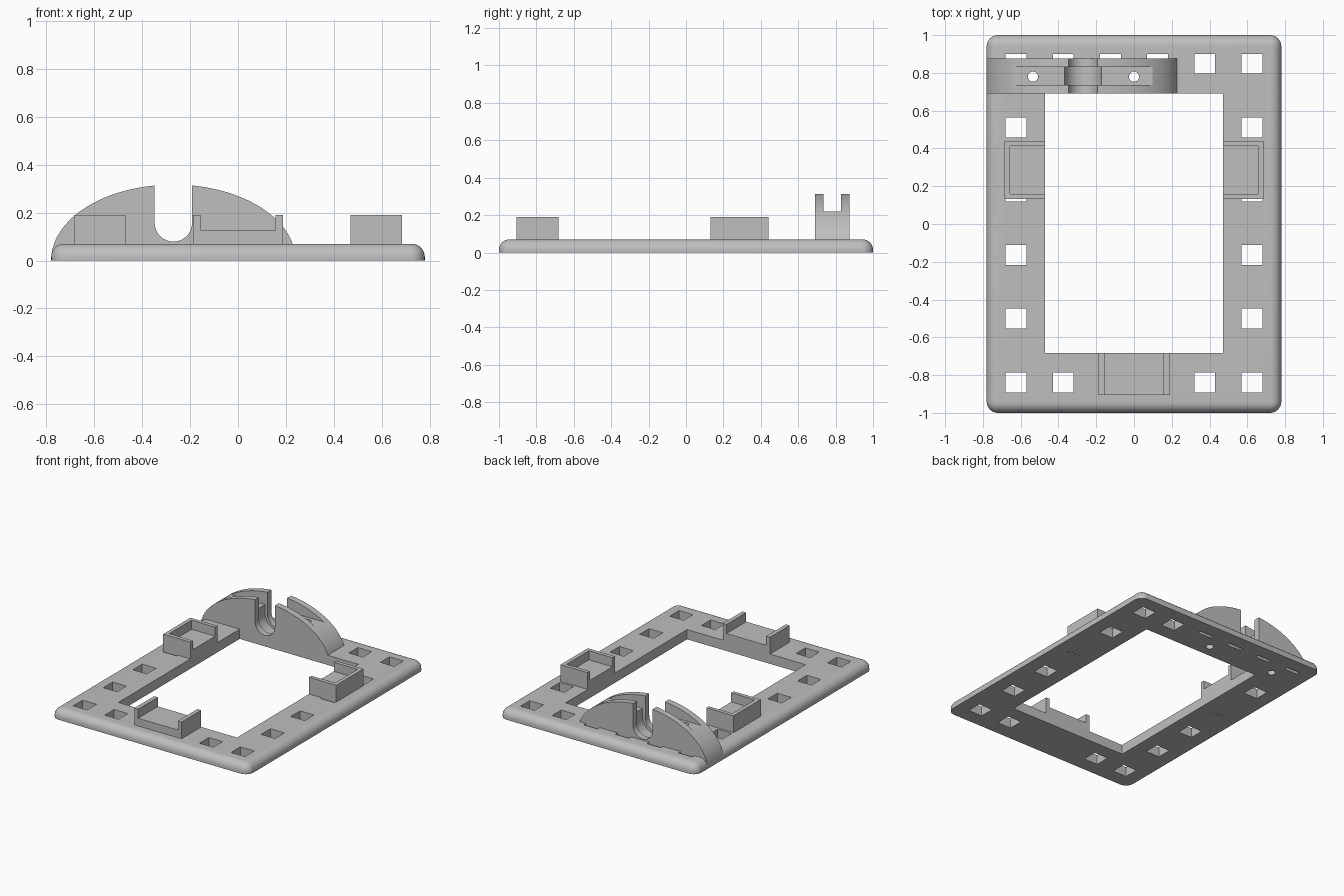
import bpy, bmesh
from math import cos, sin, pi, sqrt

old = bpy.data.objects.get("Cube")
if old:
    bpy.data.objects.remove(old, do_unlink=True)

grey = bpy.data.materials.new("plain grey")
grey.use_nodes = True
grey.diffuse_color = (0.52, 0.52, 0.52, 1)
grey.node_tree.nodes["Principled BSDF"].inputs["Base Color"].default_value = grey.diffuse_color

TOP = 0.07            # height of the base plate
INNER_X = 0.47        # half width of the opening
ARCH_Y = (0.69, 0.875)


def finish(name, bm):
    bmesh.ops.recalc_face_normals(bm, faces=bm.faces)
    mesh = bpy.data.meshes.new(name)
    bm.to_mesh(mesh)
    bm.free()
    mesh.materials.append(grey)
    obj = bpy.data.objects.new(name, mesh)
    bpy.context.collection.objects.link(obj)
    return obj


def add_box(bm, x, y, z):
    verts = bmesh.ops.create_cube(bm, size=1)["verts"]
    for v in verts:
        for i, (lo, hi) in enumerate((x, y, z)):
            v.co[i] = lo if v.co[i] < 0 else hi


def boxes(name, *specs):
    bm = bmesh.new()
    for spec in specs:
        add_box(bm, *spec)
    return finish(name, bm)


def prism(name, profile, span):
    """Extrude an x-z profile along y."""
    bm = bmesh.new()
    near, far = [[bm.verts.new((x, y, z)) for x, z in profile] for y in span]
    bm.faces.new(near)
    bm.faces.new(far)
    for i in range(len(near)):
        j = (i + 1) % len(near)
        bm.faces.new((near[i], near[j], far[j], far[i]))
    return finish(name, bm)


def select(obj):
    bpy.ops.object.select_all(action='DESELECT')
    obj.select_set(True)
    bpy.context.view_layer.objects.active = obj


def cut(obj, *cutters):
    select(obj)
    for cutter in cutters:
        mod = obj.modifiers.new("cut", 'BOOLEAN')
        mod.operation = 'DIFFERENCE'
        mod.solver = 'EXACT'
        mod.object = cutter
        bpy.ops.object.modifier_apply(modifier=mod.name)


def smooth(obj):
    select(obj)
    bpy.ops.object.shade_smooth_by_angle(angle=pi / 6)


# Base plate with rounded corners and a rounded upper rim
bm = bmesh.new()
add_box(bm, (-0.78, 0.78), (-1, 1), (0, TOP))
upright = [e for e in bm.edges if abs(e.verts[0].co.z - e.verts[1].co.z) > 0.01]
bmesh.ops.bevel(bm, geom=upright, offset=0.06, segments=8, profile=0.5, affect='EDGES')
rim = [e for e in bm.edges if all(v.co.z > TOP - 0.001 for v in e.verts)]
bmesh.ops.bevel(bm, geom=rim, offset=0.055, segments=8, profile=0.5, affect='EDGES')
plate = finish("base_plate", bm)

# Opening and square holes, narrowed where a holder or the arch covers them
through = (-0.1, 0.2)
holes = [((-INNER_X, INNER_X), (-0.683, ARCH_Y[0]), through)]


def hole(x, y0, y1):
    holes.append(((x - 0.055, x + 0.055), (y0, y1), through))


for side in (-1, 1):
    for y in (0.51, -0.165, -0.5, -0.84):
        hole(side * 0.625, y - 0.053, y + 0.053)
    hole(side * 0.625, 0.12, 0.132)
    hole(side * 0.375, -0.893, -0.787)
for i in range(6):
    x = -0.625 + 0.25 * i
    hole(x, 0.797 if x > 0.3 else ARCH_Y[1], 0.9)
hole_cutter = boxes("hole_cutter", *holes)

# Arched rope-wheel support
CX, WIDE, HIGH = -0.27, 0.51, 0.315
dome = [(CX + WIDE * cos(pi * i / 64), 0.002 + HIGH * sin(pi * i / 64)) for i in range(65)]
arch = prism("arch_support", dome, ARCH_Y)


def slot(name, radius, span):
    pts = [(CX + radius * cos(-pi * i / 24), 0.157 + radius * sin(-pi * i / 24)) for i in range(25)]
    return prism(name, pts + [(CX - radius, 0.5), (CX + radius, 0.5)], span)


GROOVE = (0.735, 0.83)
notch = slot("notch_cutter", 0.078, (0.6, 1))
pocket = slot("pocket_cutter", 0.098, GROOVE)
groove = boxes("groove_cutter", ((-1, 0.5), GROOVE, (0.22, 0.5)))

# Two screw holes down through arch and plate
bm = bmesh.new()
for x in (-0.535, 0):
    made = bmesh.ops.create_cone(bm, cap_ends=True, segments=32, radius1=0.027,
                                 radius2=0.027, depth=1)
    bmesh.ops.translate(bm, verts=made["verts"], vec=(x, 0.78, 0))
screws = finish("screw_cutter", bm)

cut(arch, notch, pocket, groove, screws)
cut(plate, hole_cutter, pocket, screws)
smooth(arch)
smooth(plate)

# Side holders: floor and three walls, open to the middle
LOW, FLOOR, RAISED = 0.06, 0.125, 0.19
for side, label in ((-1, "right"), (1, "left")):
    def span(a, b):
        return tuple(sorted((side * a, side * b)))
    holder = boxes(label + "_holder", (span(INNER_X, 0.685), (0.132, 0.44), (LOW, RAISED)))
    recess = boxes("recess_cutter", (span(0.4, 0.657), (0.16, 0.413), (FLOOR, 0.3)))
    cut(holder, recess)
    bpy.data.objects.remove(recess, do_unlink=True)

# Front holder: floor and two walls
U = [(-0.187, LOW), (0.187, LOW), (0.187, RAISED), (0.157, RAISED),
     (0.157, FLOOR), (-0.157, FLOOR), (-0.157, RAISED), (-0.187, RAISED)]
prism("front_holder", U, (-0.905, -0.683))

for cutter in (hole_cutter, notch, pocket, groove, screws):
    bpy.data.objects.remove(cutter, do_unlink=True)
